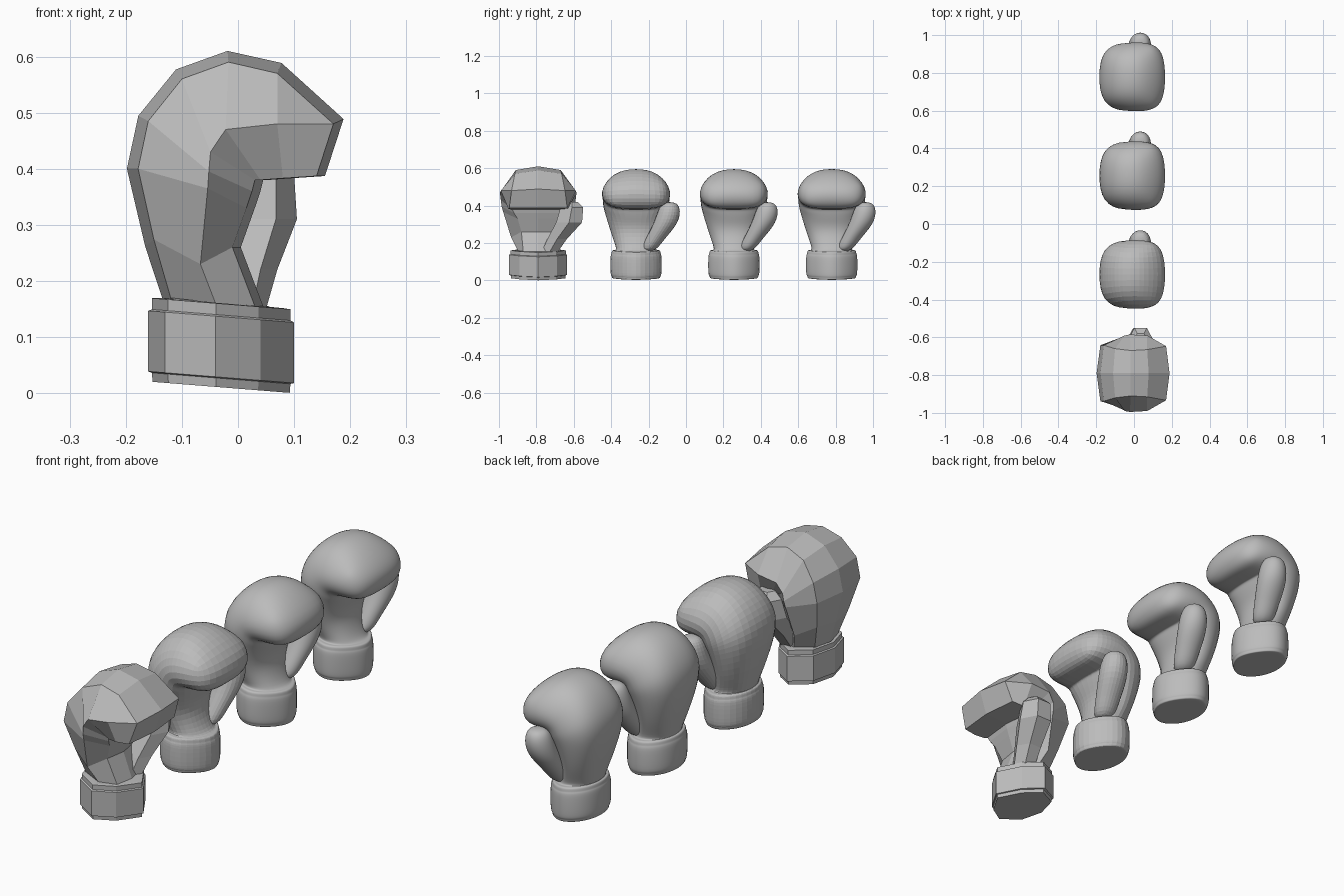
import bpy
import bmesh
from math import cos, sin, tau
from mathutils import Vector

cube = bpy.data.objects.get("Cube")
if cube:
    bpy.data.objects.remove(cube)

leather = bpy.data.materials.new("grey leather")
leather.use_nodes = True
grey = (0.5, 0.5, 0.5, 1)
leather.diffuse_color = grey
leather.node_tree.nodes["Principled BSDF"].inputs["Base Color"].default_value = grey


def mirrored_ring(back, edge, side, palm, heel, widths):
    """Eight-sided loop from (x, z) stations, symmetric across y."""
    e, s, p = widths
    half = [(back, 0), (edge, e), (side, s), (palm, p), (heel, 0)]
    other = [(q, -w) for q, w in half[3:0:-1]]
    return [Vector((q[0], w, q[1])) for q, w in half + other]


def cuff_ring(size, height):
    """Loop around the wrist, on a plane tilted down towards the palm."""
    def station(x):
        x = size * x - 0.03
        return x, height - 0.08 * x
    return mirrored_ring(*map(station, (-0.13, -0.1, -0.01, 0.07, 0.13)),
                         [size * w for w in (0.105, 0.155, 0.1)])


def hand_ring(edge, side, palm, widths):
    """Loop around the hand; the middle of the back and palm bulge a little."""
    pts = [Vector(p) / 100 for p in (edge, side, palm)]
    pivot = Vector((0, 0.4))
    back = pts[0] + (pts[0] - pivot).normalized() * 0.02
    heel = pts[2] + Vector((0.015, 0))
    return mirrored_ring(back, *pts, heel, [w / 100 for w in widths])


def skin(name, rings):
    """Bridge the loops into a closed tube."""
    bm = bmesh.new()
    loops = [[bm.verts.new(p) for p in ring] for ring in rings]
    n = len(loops[0])
    for low, high in zip(loops, loops[1:]):
        for i in range(n):
            j = (i + 1) % n
            bm.faces.new((low[i], low[j], high[j], high[i]))
    bm.faces.new(loops[0][::-1])
    top = loops[-1]
    if n == 8:
        # two-column end, so the middle seam carries on across the fist
        bm.faces.new(top[:5])
        bm.faces.new([top[0]] + top[4:])
    else:
        bm.faces.new(top)
    bmesh.ops.remove_doubles(bm, verts=bm.verts, dist=0.0005)
    bmesh.ops.recalc_face_normals(bm, faces=bm.faces)
    mesh = bpy.data.meshes.new(name)
    bm.to_mesh(mesh)
    bm.free()
    mesh.materials.append(leather)
    return mesh


# cuff: flat sole, straight band, narrow top rim
cuff = [cuff_ring(*r) for r in
        ((0.85, 0.008), (0.94, 0.008), (0.95, 0.024), (1, 0.026),
         (1, 0.134), (0.95, 0.137), (0.95, 0.157), (0.85, 0.158))]

# hand: back edge, side, palm edge (x, z) and the half widths of each
hand = [hand_ring(*r) for r in (
    ((-12, 17), (-4, 16), (3, 15.5), (8, 11, 8)),
    ((-15, 27.4), (-6.7, 23), (-1, 26), (11, 14.5, 9)),
    ((-17.8, 40), (-5.4, 36.5), (1.5, 33), (14.8, 18.7, 11)),
    ((-16, 48.5), (-5.2, 39.5), (2.5, 36), (14.8, 19.6, 13)),
    ((-10, 56), (-4.9, 43), (3, 38), (13, 20, 14)),
    ((-1.7, 59), (-2.2, 47), (4, 38), (12, 20.5, 15)),
    ((7, 57), (7, 48), (8, 38.3), (12.5, 20, 16)),
    ((17, 48), (17, 48), (14, 38.7), (14.3, 14.3, 15.5)))]


def thumb_ring(x, y, z, rx, ry):
    return [Vector((x + rx * cos(tau * i / 6), y + ry * sin(tau * i / 6), z))
            for i in range(6)]


# thumb: tapered tube from the wrist up the side of the hand
thumb = [thumb_ring(*r) for r in (
    (0, 0.06, 0.15, 0.05, 0.05), (0.01, 0.1, 0.22, 0.06, 0.06),
    (0.03, 0.165, 0.31, 0.075, 0.08), (0.035, 0.18, 0.39, 0.065, 0.07),
    (0.035, 0.18, 0.42, 0.035, 0.035))]

parts = {"glove": cuff + hand, "glove_thumb": thumb}
styles = (("faceted", 0, False), ("fine_faceted", 2, False),
          ("smooth", 2, True), ("extra_smooth", 3, True))

# four gloves in a row, from coarse to fine
for row, (style, levels, smooth) in enumerate(styles):
    for part, rings in parts.items():
        name = f"{style}_{part}"
        obj = bpy.data.objects.new(name, skin(name, rings))
        obj.location.y = -0.79 + 0.523 * row
        bpy.context.collection.objects.link(obj)
        for face in obj.data.polygons:
            face.use_smooth = smooth
        if levels:
            sub = obj.modifiers.new("rounding", 'SUBSURF')
            sub.levels = sub.render_levels = levels
